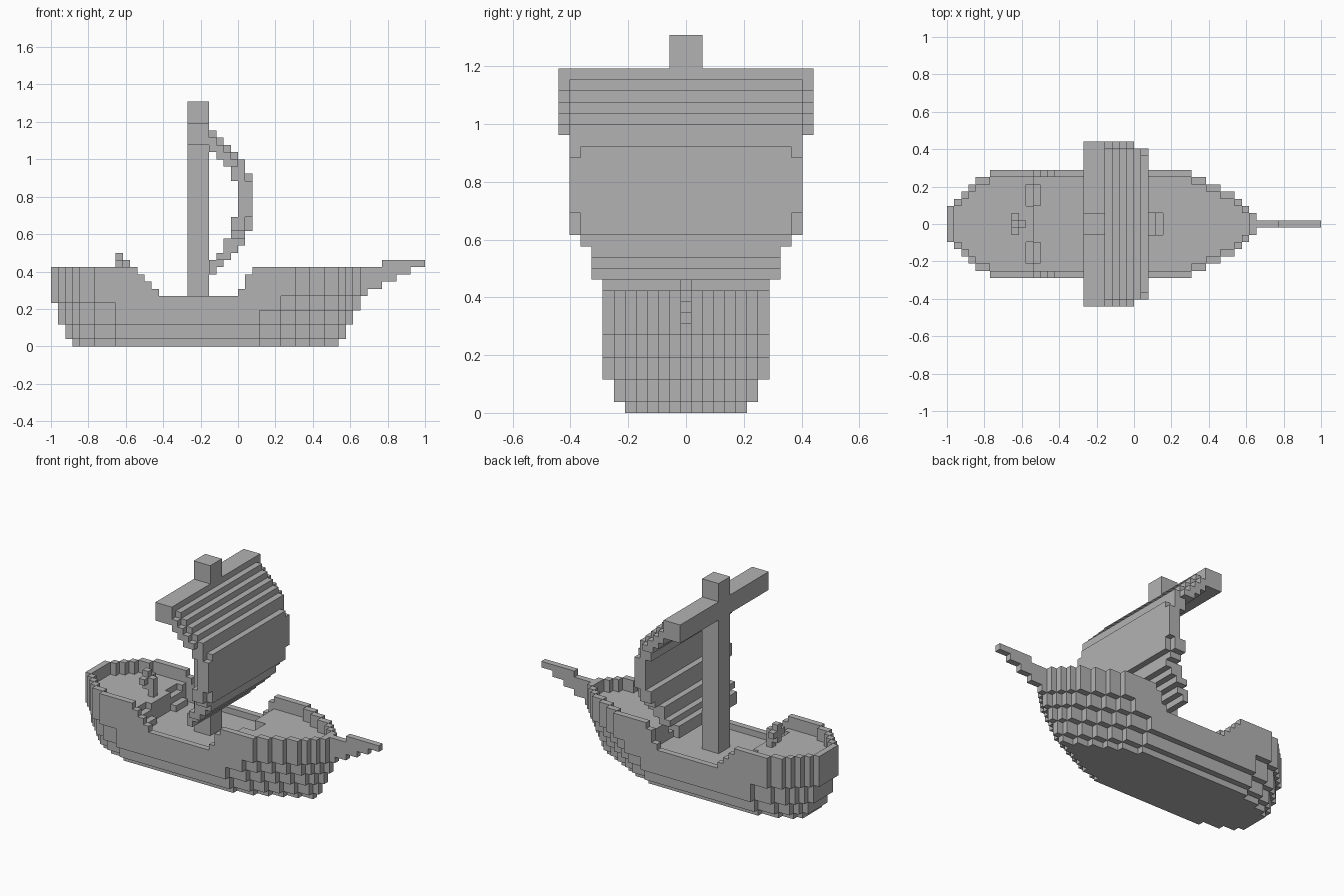
import bpy
import bmesh
from mathutils import Vector

cube = bpy.data.objects.get("Cube")
if cube:
    bpy.data.objects.remove(cube, do_unlink=True)

LENGTH = 52             # blocks from stern to tip of the bowsprit
V = 2 / LENGTH          # block size

grey = bpy.data.materials.new("plain grey")
grey.use_nodes = True
colour = (0.45, 0.45, 0.45, 1)
grey.diffuse_color = colour
grey.node_tree.nodes["Principled BSDF"].inputs["Base Color"].default_value = colour


def box(i0, i1, j0, j1, k0, k1):
    """Block cells in half-open x and z ranges and an inclusive y range."""
    return {(i, j, k) for i in range(i0, i1)
            for j in range(j0, j1 + 1) for k in range(k0, k1)}


def build(name, cells):
    """Skin a set of block cells and merge the coplanar faces."""
    bm = bmesh.new()
    verts = {}

    def corner(p):
        if p not in verts:
            x, y, z = p
            verts[p] = bm.verts.new(Vector((x - LENGTH / 2, y - 0.5, z)) * V)
        return verts[p]

    for cell in sorted(cells):
        for axis in range(3):
            for side in (0, 1):
                near = list(cell)
                near[axis] += 2 * side - 1
                if tuple(near) in cells:
                    continue
                u, w = (axis + 1) % 3, (axis + 2) % 3
                quad = []
                for du, dw in ((0, 0), (1, 0), (1, 1), (0, 1)):
                    p = list(cell)
                    p[axis] += side
                    p[u] += du
                    p[w] += dw
                    quad.append(corner(tuple(p)))
                bm.faces.new(quad if side else quad[::-1])
    bmesh.ops.dissolve_limit(bm, angle_limit=0.01, verts=bm.verts, edges=bm.edges)
    mesh = bpy.data.meshes.new(name)
    bm.to_mesh(mesh)
    bm.free()
    mesh.materials.append(grey)
    obj = bpy.data.objects.new(name, mesh)
    bpy.context.collection.objects.link(obj)
    return obj


# Hull outline: each layer reuses the same taper, shifted along its length
BOW = [29, 32, 34, 36, 38, 40, 41, 42, 43]
STERN = [0, 1, 2, 3, 4, 6, 9]


def in_hull(i, j, k):
    n = abs(j)
    widest = 5 if k == 0 else 6 if k < 3 else 7
    if n > widest:
        return False
    bow_shift = 5 + min((k + 1) // 2, 4)
    stern_shift = 3 if k == 0 else 2 if k < 3 else 1 if k < 6 else 0
    end = BOW[min(bow_shift - n, len(BOW) - 1)]
    start = STERN[max(n, 2) - 2 + stern_shift]
    return start <= i < end


def rail_height(i):
    waist = {12: 10, 13: 9, 14: 8, 26: 8, 27: 10}
    return waist.get(i, 7 if 14 < i < 26 else 11)


def deck_height(i, j):
    if i in (11, 12) and 3 <= abs(j) <= 5:      # paired stern stairs
        return 19 - i
    if i in (28, 29) and abs(j) <= 1:           # central bow stairs
        return i - 21
    return 9 if i < 12 or i >= 28 else 6


def is_inside(i, j, k):
    return all(in_hull(i + a, j + b, k)
               for a, b in ((1, 0), (-1, 0), (0, 1), (0, -1)))


hull = set()
for i, j, k in box(0, 43, -7, 7, 0, 11):
    if in_hull(i, j, k) and k < rail_height(i):
        if k < deck_height(i, j) or not is_inside(i, j, k):
            hull.add((i, j, k))
build("hull", hull)

# Stepped bowsprit
sprit = box(46, 52, 0, 0, 11, 12)
for k, end in enumerate((44, 46, 48, 50), start=7):
    sprit |= box(43, end, 0, 0, k, k + 1)
build("bowsprit", sprit)

# Steering wheel on its post
build("steering_wheel", box(9, 10, 0, 0, 10, 13) | box(9, 10, -1, 1, 11, 12))
build("wheel_post", box(10, 11, 0, 0, 9, 12))

# Mast and yard
build("mast", box(19, 22, -1, 1, 6, 34))
build("yard", box(19, 22, -11, -2, 28, 31) | box(19, 22, 2, 11, 28, 31))

# Billowing sail: columns of (x, bottom, top)
sail = set()
for i, low, high in ((22, 27, 30), (23, 26, 29), (24, 25, 28), (25, 23, 27),
                     (26, 14, 26), (27, 16, 24), (25, 13, 18), (24, 12, 15),
                     (23, 11, 13), (22, 10, 12)):
    for k in range(low, high):
        half = 10 if k > 15 else 9 if k == 15 else 8 if k > 11 else 7
        if i == 27 and not 18 <= k < 23:
            half = 9
        if i < 26 and k >= 25 and k < high - 1:     # side hems
            half = 11
        sail |= box(i, i + 1, -half, half, k, k + 1)
build("sail", sail)
